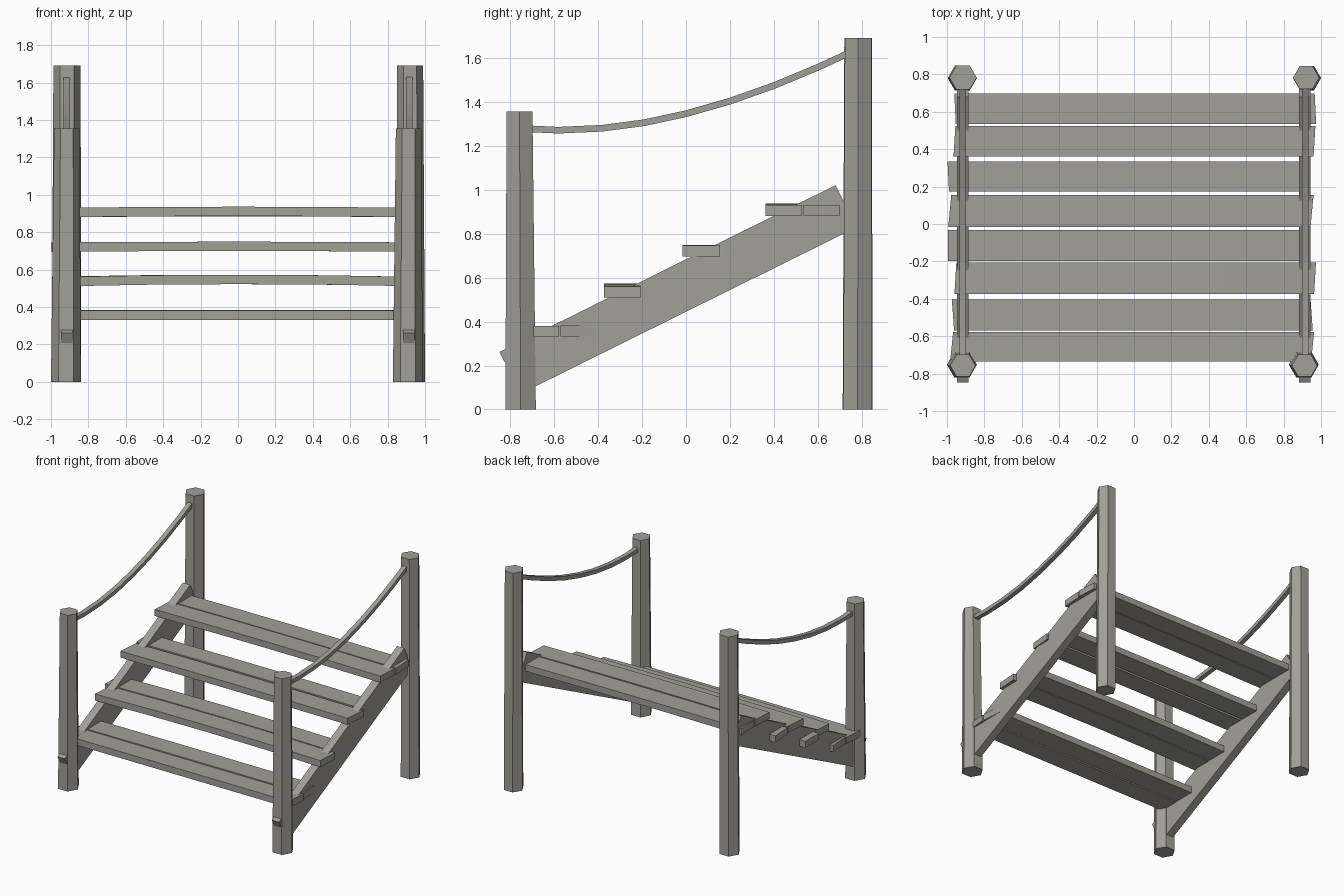
import bpy, bmesh, math
from mathutils import Vector

if "Cube" in bpy.data.objects:
    bpy.data.objects.remove(bpy.data.objects["Cube"])

wood = bpy.data.materials.new("weathered grey wood")
wood.diffuse_color = (0.36, 0.35, 0.32, 1)
wood.use_nodes = True
wood.node_tree.nodes["Principled BSDF"].inputs["Base Color"].default_value = wood.diffuse_color


def finish(name, bm):
    bmesh.ops.recalc_face_normals(bm, faces=bm.faces)
    me = bpy.data.meshes.new(name)
    bm.to_mesh(me)
    bm.free()
    me.materials.append(wood)
    ob = bpy.data.objects.new(name, me)
    bpy.context.collection.objects.link(ob)
    return ob


def loft(name, rings):
    """Bridge closed rings of points and cap both ends."""
    bm = bmesh.new()
    loops = [[bm.verts.new(p) for p in ring] for ring in rings]
    n = len(loops[0])
    for a, b in zip(loops, loops[1:]):
        for i in range(n):
            j = (i + 1) % n
            bm.faces.new((a[i], a[j], b[j], b[i]))
    bm.faces.new(loops[0][::-1])
    bm.faces.new(loops[-1])
    return finish(name, bm)


def hexagon(x, y, z, r):
    return [(x + r * math.cos(i * math.pi / 3), y + r * math.sin(i * math.pi / 3), z)
            for i in range(6)]


# Hexagonal, slightly tapered posts: bottom x, y, radius, top x, y, radius, height
posts = {
    "front_left_post": (-0.92, -0.752, 0.08, -0.915, -0.757, 0.068, 1.355),
    "front_right_post": (0.908, -0.752, 0.08, 0.912, -0.757, 0.068, 1.355),
    "back_left_post": (-0.918, 0.78, 0.078, -0.914, 0.783, 0.073, 1.69),
    "back_right_post": (0.925, 0.78, 0.075, 0.92, 0.783, 0.07, 1.69),
}
for name, (x0, y0, r0, x1, y1, r1, h) in posts.items():
    loft(name, [hexagon(x0, y0, 0, r0), hexagon(x1, y1, h, r1)])

# Sloping side boards whose front tips poke through the front posts
board = [(-0.848, 0.262), (0.68, 1.02), (0.775, 0.828), (-0.752, 0.072)]
for side, x in (("left", -0.915), ("right", 0.912)):
    loft(side + "_side_board", [[(x + d, y, z) for y, z in board] for d in (-0.031, 0.031)])

# Tread planks in pairs: left x, right x, front y, back y, bottom z, bow, end slant
planks = [
    (-0.975, 0.955, -0.735, -0.577, 0.33, 0.000, 0.008),
    (-0.968, 0.95, -0.570, -0.403, 0.333, 0.002, -0.006),
    (-0.955, 0.968, -0.373, -0.207, 0.51, 0.012, 0.005),
    (-0.995, 0.90, -0.198, -0.032, 0.512, 0.010, 0.000),
    (-0.985, 0.952, -0.015, 0.155, 0.695, 0.004, 0.008),
    (-0.993, 0.94, 0.173, 0.335, 0.695, 0.004, -0.004),
    (-0.96, 0.965, 0.362, 0.525, 0.88, 0.006, 0.005),
    (-0.957, 0.97, 0.535, 0.697, 0.88, 0.004, -0.004),
]
for k, (xl, xr, yf, yb, z, bow, slant) in enumerate(planks):
    rings = []
    for i in range(5):
        t = i / 4
        x = xl + (xr - xl) * t
        zz = z + bow * (1 - (2 * t - 1) ** 2)
        s = slant if i in (0, 4) else 0
        rings.append([(x - s, yf, zz), (x + s, yb, zz),
                      (x + s, yb, zz + 0.05), (x - s, yf, zz + 0.05)])
    loft(f"step_{k // 2 + 1}_plank_{k % 2 + 1}", rings)

# Sagging hand ropes with a square section
path = [(-0.73, 1.277), (-0.58, 1.27), (-0.38, 1.279), (-0.19, 1.304), (0.0, 1.345),
        (0.2, 1.402), (0.4, 1.473), (0.6, 1.556), (0.76, 1.63)]
for side, x in (("left", -0.915), ("right", 0.915)):
    rings = []
    for i, (y, z) in enumerate(path):
        a, b = path[max(i - 1, 0)], path[min(i + 1, len(path) - 1)]
        d = Vector((b[0] - a[0], b[1] - a[1])).normalized() * 0.015
        rings.append([(x - 0.018, y - d.y, z + d.x), (x + 0.018, y - d.y, z + d.x),
                      (x + 0.018, y + d.y, z - d.x), (x - 0.018, y + d.y, z - d.x)])
    loft(side + "_hand_rope", rings)
